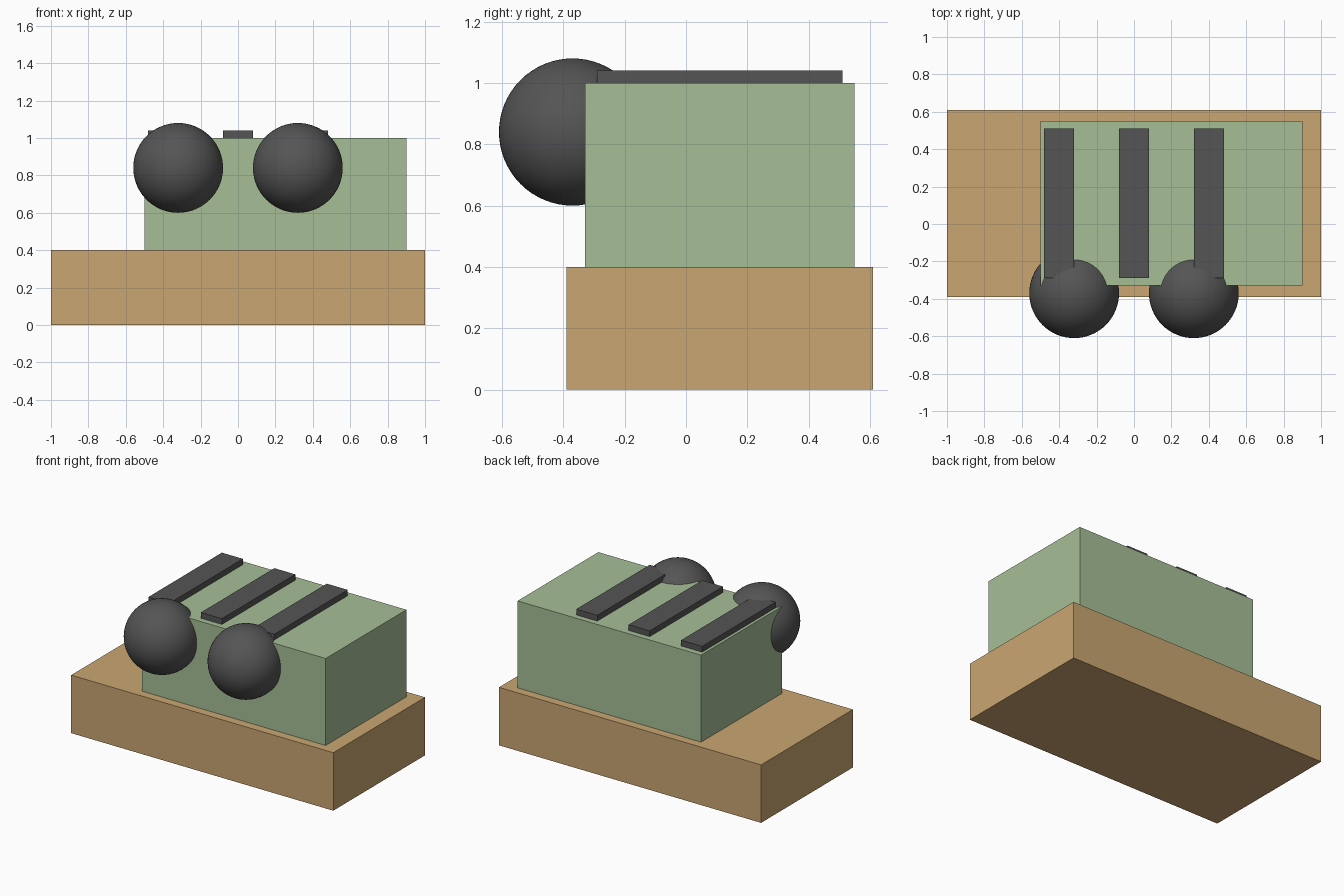
import bpy
import math

if "Cube" in bpy.data.objects:
    bpy.data.objects.remove(bpy.data.objects["Cube"])


def material(name, rgb):
    m = bpy.data.materials.new(name)
    m.diffuse_color = (*rgb, 1.0)
    m.use_nodes = True
    m.node_tree.nodes["Principled BSDF"].inputs["Base Color"].default_value = m.diffuse_color
    return m


TAN = material("tan", (0.59, 0.38, 0.165))
GREEN = material("sage green", (0.38, 0.52, 0.305))
DARK = material("dark grey", (0.09, 0.09, 0.09))


def box(name, low, high, mat):
    """Box spanning two opposite corners."""
    centre = [(a + b) / 2 for a, b in zip(low, high)]
    bpy.ops.mesh.primitive_cube_add(size=1, location=centre)
    ob = bpy.context.object
    ob.name = name
    ob.scale = [b - a for a, b in zip(low, high)]
    bpy.ops.object.transform_apply(location=False, rotation=False, scale=True)
    ob.data.materials.append(mat)
    return ob


def ball(name, centre, radius, mat):
    bpy.ops.mesh.primitive_uv_sphere_add(
        segments=64, ring_count=32, radius=radius, location=centre)
    ob = bpy.context.object
    ob.name = name
    bpy.ops.object.shade_smooth_by_angle(angle=math.radians(30))
    ob.data.materials.append(mat)
    return ob


# Wide base slab and the offset block on top of it
box("base", (-1.0, -0.39, 0.0), (1.0, 0.61, 0.4), TAN)
box("body", (-0.5, -0.33, 0.4), (0.9, 0.55, 1.0), GREEN)

# Three raised strips along the top
for label, x in (("left", -0.4), ("middle", 0.0), ("right", 0.4)):
    box(f"top_strip_{label}", (x - 0.08, -0.29, 1.0), (x + 0.08, 0.51, 1.04), DARK)

# Two balls set into the front
for label, x in (("left", -0.32), ("right", 0.32)):
    ball(f"front_ball_{label}", (x, -0.37, 0.84), 0.24, DARK)
